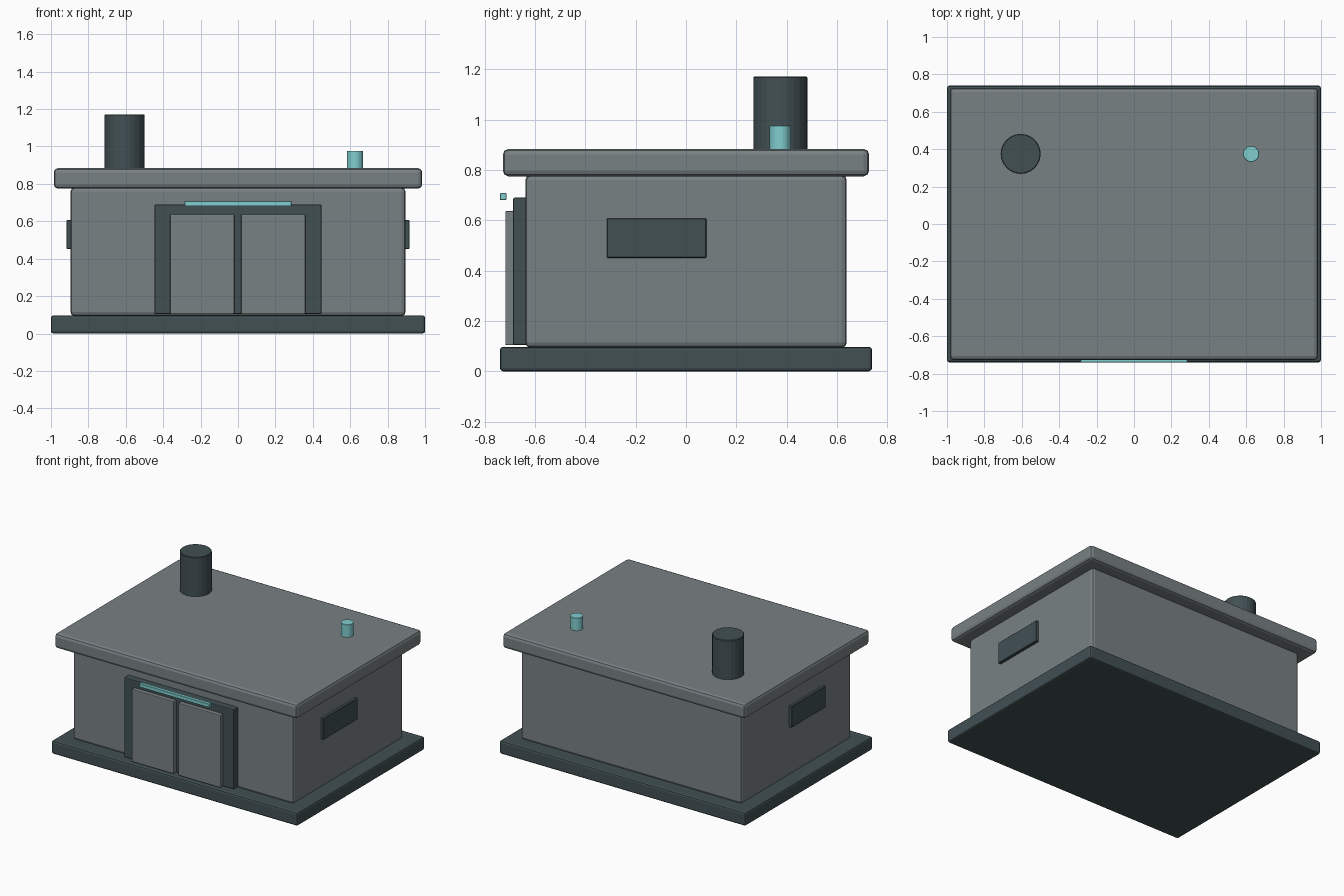
import bpy

if "Cube" in bpy.data.objects:
    bpy.data.objects.remove(bpy.data.objects["Cube"])


def material(name, rgb):
    m = bpy.data.materials.new(name)
    m.diffuse_color = (*rgb, 1)
    m.use_nodes = True
    m.node_tree.nodes["Principled BSDF"].inputs["Base Color"].default_value = m.diffuse_color
    return m


GREY = material("concrete grey", (0.19, 0.22, 0.23))
DARK = material("dark slate", (0.054, 0.080, 0.088))
TEAL = material("glowing teal", (0.22, 0.62, 0.63))


def finish(name, mat, bevel, segments):
    o = bpy.context.object
    o.name = name
    o.data.materials.append(mat)
    if bevel:
        b = o.modifiers.new("bevel", 'BEVEL')
        b.width = bevel
        b.segments = segments
        b.limit_method = 'ANGLE'
        b.angle_limit = 0.8
    return o


def box(name, lo, hi, mat, bevel=0.0, segments=2):
    """Box between two corners, with rounded edges."""
    bpy.ops.mesh.primitive_cube_add(size=1, location=[(a + b) / 2 for a, b in zip(lo, hi)])
    o = bpy.context.object
    o.scale = [b - a for a, b in zip(lo, hi)]
    bpy.ops.object.transform_apply(location=False, rotation=False, scale=True)
    return finish(name, mat, bevel, segments)


def pipe(name, x, y, radius, z0, z1, mat, bevel):
    """Upright faceted cylinder."""
    bpy.ops.mesh.primitive_cylinder_add(vertices=24, radius=radius, depth=z1 - z0,
                                        location=(x, y, (z0 + z1) / 2))
    return finish(name, mat, bevel, 1)


# Foundation, walls and overhanging roof
box("foundation", (-1, -0.74, 0), (1, 0.74, 0.097), DARK, 0.013)
box("walls", (-0.895, -0.639, 0.094), (0.895, 0.639, 0.78), GREY, 0.02)
box("roof", (-0.985, -0.728, 0.775), (0.985, 0.728, 0.884), GREY, 0.022)

# Door frame and the two door leaves
box("door_frame", (-0.446, -0.687, 0.104), (0.446, -0.6, 0.69), DARK, 0.006)
for name, x0, x1 in (("left_door", -0.363, -0.02), ("right_door", 0.016, 0.36)):
    box(name, (x0, -0.718, 0.104), (x1, -0.66, 0.637), GREY, 0.005)

# Light strip hanging in front of the door header
box("door_light", (-0.286, -0.74, 0.681), (0.286, -0.714, 0.708), TEAL, 0.002, 1)

# Side vents
for name, s in (("left_vent", -1), ("right_vent", 1)):
    xs = sorted((s * 0.87, s * 0.916))
    box(name, (xs[0], -0.315, 0.451), (xs[1], 0.081, 0.608), DARK, 0.003, 1)

# Rooftop chimney and beacon
pipe("chimney", -0.606, 0.375, 0.107, 0.87, 1.172, DARK, 0.004)
pipe("beacon", 0.626, 0.375, 0.043, 0.87, 0.977, TEAL, 0.002)
